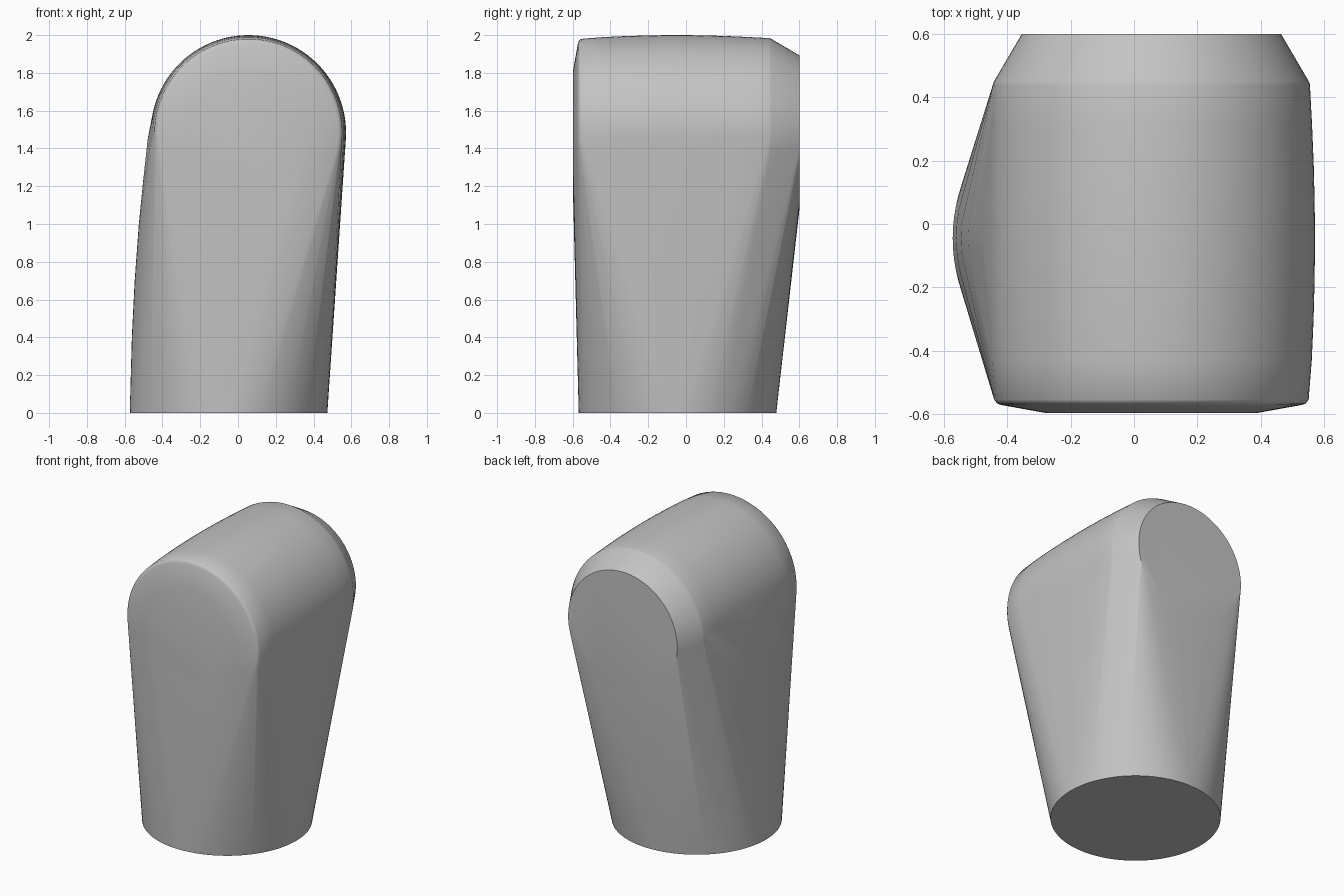
import bpy, bmesh
from math import sin, cos, pi, radians

cube = bpy.data.objects.get("Cube")
if cube:
    bpy.data.objects.remove(cube, do_unlink=True)

grey = bpy.data.materials.new("plain grey")
grey.use_nodes = True
colour = (0.55, 0.55, 0.55, 1)
grey.diffuse_color = colour
grey.node_tree.nodes["Principled BSDF"].inputs["Base Color"].default_value = colour

SIDES = 96
bm = bmesh.new()


def upright_ring(y, radius):
    """Circle around the head's horizontal axis."""
    for i in range(SIDES):
        a = 2 * pi * i / SIDES
        bm.verts.new((0.055 + radius * cos(a), y, 1.483 + radius * sin(a)))


# Round foot on the ground
for i in range(SIDES):
    a = 2 * pi * i / SIDES
    bm.verts.new((-0.05 + 0.523 * cos(a), -0.045 + 0.523 * sin(a), 0))

# Barrel head: shallow front dome with rounded rim, slight belly, back chamfer
for y, r in [(-0.598, 0.33), (-0.572, 0.475), (-0.567, 0.488), (-0.555, 0.497),
             (0.44, 0.501), (0.45, 0.498), (0.6, 0.41)]:
    upright_ring(y, r)
for i in range(1, 8):
    y = -0.555 + i * 0.995 / 8
    upright_ring(y, 0.517 - 0.07 * (y + 0.05) ** 2)

# Gently bowed flank on the -x side
for x, z in [(-0.562, 0.4), (-0.547, 0.7), (-0.525, 1.0), (-0.503, 1.22), (-0.478, 1.45)]:
    for k in range(-4, 5):
        a = radians(5 * k)
        bm.verts.new((x + 0.523 * (1 - cos(a)), -0.045 + 0.523 * sin(a), z))

# Skin stretched over foot and head
hull = bmesh.ops.convex_hull(bm, input=bm.verts[:], use_existing_faces=False)
spare = {g for g in hull["geom_interior"] + hull["geom_unused"]
         if isinstance(g, bmesh.types.BMVert)}
bmesh.ops.delete(bm, geom=list(spare), context='VERTS')
bmesh.ops.dissolve_limit(bm, angle_limit=radians(0.2), verts=bm.verts[:], edges=bm.edges[:])
bmesh.ops.recalc_face_normals(bm, faces=bm.faces[:])

mesh = bpy.data.meshes.new("rounded_head_post")
bm.to_mesh(mesh)
bm.free()
mesh.materials.append(grey)
post = bpy.data.objects.new("rounded_head_post", mesh)
bpy.context.collection.objects.link(post)
bpy.context.view_layer.objects.active = post
post.select_set(True)
bpy.ops.object.shade_smooth_by_angle(angle=radians(40))
